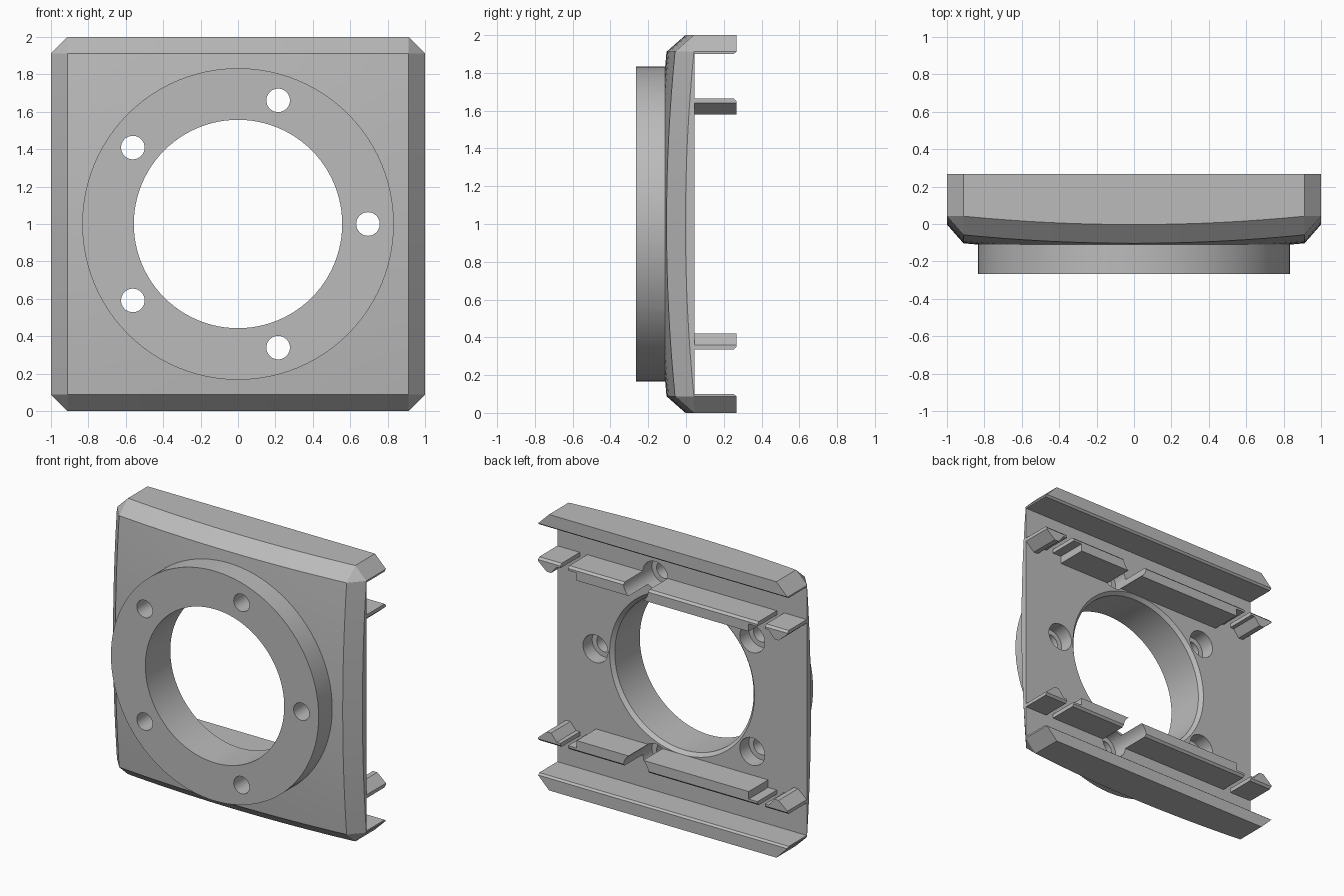
import bpy, bmesh, math

cube = bpy.data.objects.get("Cube")
if cube:
    bpy.data.objects.remove(cube, do_unlink=True)

grey = bpy.data.materials.new("plain grey")
grey.use_nodes = True
grey.diffuse_color = (0.5, 0.5, 0.5, 1)
grey.node_tree.nodes["Principled BSDF"].inputs["Base Color"].default_value = grey.diffuse_color

BACK, TIP, INNER = 0.045, 0.267, 0.912   # plate back, rail tips, bevel inset


def make(name, bm):
    bmesh.ops.recalc_face_normals(bm, faces=bm.faces)
    mesh = bpy.data.meshes.new(name)
    bm.to_mesh(mesh)
    bm.free()
    mesh.materials.append(grey)
    ob = bpy.data.objects.new(name, mesh)
    bpy.context.collection.objects.link(ob)
    return ob


def activate(ob):
    bpy.ops.object.select_all(action='DESELECT')
    ob.select_set(True)
    bpy.context.view_layer.objects.active = ob


def boolean(ob, other, operation):
    mod = ob.modifiers.new("cut", 'BOOLEAN')
    mod.object, mod.operation, mod.solver = other, operation, 'EXACT'
    activate(ob)
    bpy.ops.object.modifier_apply(modifier=mod.name)


def add_lathe(bm, profile, cx=0, cz=1, sides=48):
    """Closed turned solid around the y direction from (radius, y) steps."""
    rings = []
    for r, y in profile:
        rings.append([bm.verts.new((cx + r * math.cos(a), y, cz + r * math.sin(a)))
                      for a in (math.tau * i / sides for i in range(sides))])
    for lo, hi in zip(rings, rings[1:]):
        for i in range(sides):
            j = (i + 1) % sides
            bm.faces.new((lo[i], lo[j], hi[j], hi[i]))
    bm.faces.new(rings[0])
    bm.faces.new(rings[-1])


def add_prism(bm, outline, y0, chamfer_z=None):
    """Outline in x, z pushed back to the tips; one tip edge is chamfered."""
    c = 0.015
    front = [bm.verts.new((x, y0, z)) for x, z in outline]
    mid = [bm.verts.new((x, TIP - c, z)) for x, z in outline]
    top_side = chamfer_z == max(z for x, z in outline)
    back = [bm.verts.new((x, TIP, z + (-c if top_side else c) * (abs(z - chamfer_z) < 1e-4)))
            for x, z in outline]
    n = len(outline)
    for lo, hi in ((front, mid), (mid, back)):
        for i in range(n):
            j = (i + 1) % n
            bm.faces.new((lo[i], lo[j], hi[j], hi[i]))
    bm.faces.new(front)
    bm.faces.new(back)


def dome(x, z):
    return -0.148 + 0.054 * (x * x + z * z)


# Domed square plate with bevelled rim and clipped corners
bm = bmesh.new()
N = 16
steps = [-1] + [INNER * (2 * i / N - 1) for i in range(N + 1)] + [1]
last = len(steps) - 1
grid = {}
for i, x in enumerate(steps):
    for k, z in enumerate(steps):
        on_x, on_z = i in (0, last), k in (0, last)
        if on_x and on_z:
            continue
        cx, cz = (max(-INNER, min(INNER, v)) for v in (x, z))
        y = dome(cx, cz) + (0.1 if on_x or on_z else 0)
        grid[i, k] = bm.verts.new((x, y, z + 1))
for i in range(last):
    for k in range(last):
        ring = [grid.get(p) for p in ((i, k), (i + 1, k), (i + 1, k + 1), (i, k + 1))]
        bm.faces.new([v for v in ring if v])
rim = [e for e in bm.edges if e.is_boundary]
new = bmesh.ops.extrude_edge_only(bm, edges=rim)["geom"]
for v in new:
    if isinstance(v, bmesh.types.BMVert):
        v.co.y = BACK
bmesh.ops.holes_fill(bm, edges=[e for e in bm.edges if e.is_boundary], sides=0)
plate = make("face_plate", bm)

# Round boss on the front
bm = bmesh.new()
add_lathe(bm, [(0.833, -0.266), (0.833, 0)], sides=96)
boss = make("boss", bm)
boolean(plate, boss, 'UNION')

# Cutters: chamfered centre bore and five counterbored screw holes
bm = bmesh.new()
add_lathe(bm, [(0.557, -0.4), (0.557, 0.02), (0.582, BACK + 0.001), (0.582, 0.2)], sides=96)
bore = make("bore_cutter", bm)
bm = bmesh.new()
for i in range(5):
    a = math.tau * i / 5
    add_lathe(bm, [(0.063, -0.4), (0.063, -0.06), (0.1, -0.06), (0.1, 0.4)],
              0.695 * math.cos(a), 1 + 0.695 * math.sin(a), 32)
screws = make("screw_cutter", bm)
boolean(plate, bore, 'DIFFERENCE')
boolean(plate, screws, 'DIFFERENCE')

# Long lips at top and bottom, and the stepped rails inside them
lip = [(-1, 0.9), (1, 0.9), (1, INNER), (INNER, 1), (-INNER, 1), (-1, INNER)]
rail = [(-0.76, 0.665), (-0.76, 0.635), (-0.69, 0.635), (-0.69, 0.58),
        (0.69, 0.58), (0.69, 0.635), (0.76, 0.635), (0.76, 0.665)]
hook = [(0.82, 0.665), (0.82, 0.635), (0.85, 0.635), (0.895, 0.58),
        (0.93, 0.58), (1, 0.64), (1, 0.665)]
parts = [plate]
for side, s in (("upper", 1), ("lower", -1)):
    def placed(outline, flip=1):
        return [(x * flip, 1 + s * z) for x, z in outline]
    bm = bmesh.new()
    add_prism(bm, placed(lip), BACK, 1 + s * 0.9)
    parts.append(make(side + "_lip", bm))
    bm = bmesh.new()
    add_prism(bm, placed(rail), BACK - 0.005, 1 + s * 0.665)
    middle = make(side + "_rail", bm)
    boolean(middle, screws, 'DIFFERENCE')
    parts.append(middle)
    for end, flip in (("left", 1), ("right", -1)):
        bm = bmesh.new()
        add_prism(bm, placed(hook, flip), BACK - 0.005, 1 + s * 0.665)
        parts.append(make(side + "_" + end + "_hook", bm))

for helper in (boss, bore, screws):
    bpy.data.objects.remove(helper, do_unlink=True)

for ob in parts:
    activate(ob)
    bpy.ops.object.shade_smooth_by_angle(angle=math.radians(20))
